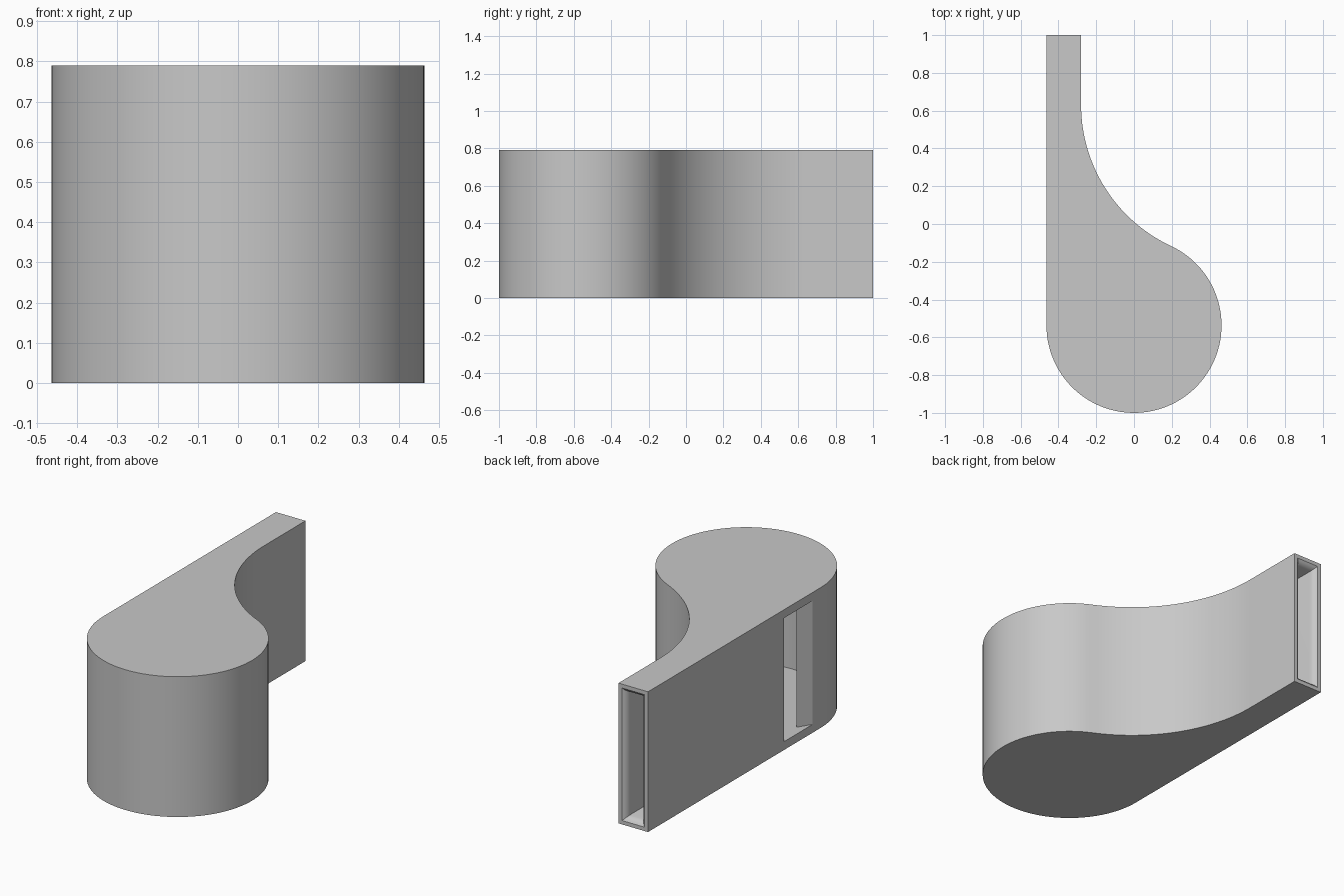
import bpy, bmesh
from math import sin, cos, pi, atan2, sqrt, radians
from mathutils import Vector

if "Cube" in bpy.data.objects:
    bpy.data.objects.remove(bpy.data.objects["Cube"])

R, H, WALL = 0.4635, 0.79, 0.047      # chamber radius, height, wall thickness
CY = R - 1.0                          # chamber centre on y
NECK = -0.28                          # inner side of the neck
NECK_Y = 0.63                         # where the neck starts to curve


def arc(cx, cy, r, a0, a1, n):
    return [(cx + r * cos(a0 + (a1 - a0) * i / n),
             cy + r * sin(a0 + (a1 - a0) * i / n)) for i in range(n + 1)]


def make_object(name, bm):
    bmesh.ops.recalc_face_normals(bm, faces=bm.faces[:])
    mesh = bpy.data.meshes.new(name)
    bm.to_mesh(mesh)
    bm.free()
    obj = bpy.data.objects.new(name, mesh)
    bpy.context.collection.objects.link(obj)
    return obj


def prism(name, profile, z0, z1):
    bm = bmesh.new()
    face = bm.faces.new([bm.verts.new((x, y, z0)) for x, y in profile])
    ext = bmesh.ops.extrude_face_region(bm, geom=[face])
    verts = [g for g in ext["geom"] if isinstance(g, bmesh.types.BMVert)]
    bmesh.ops.translate(bm, verts=verts, vec=(0, 0, z1 - z0))
    return make_object(name, bm)


def loft(name, rings):
    bm = bmesh.new()
    loops = [[bm.verts.new(p) for p in ring] for ring in rings]
    for a, b in zip(loops, loops[1:]):
        for i in range(len(a)):
            j = (i + 1) % len(a)
            bm.faces.new((a[i], a[j], b[j], b[i]))
    bm.faces.new(loops[0])
    bm.faces.new(loops[-1])
    return make_object(name, bm)


def cut(target, cutter):
    cutter.hide_render = True
    mod = target.modifiers.new("cut", "BOOLEAN")
    mod.operation, mod.solver, mod.object = "DIFFERENCE", "EXACT", cutter
    bpy.context.view_layer.objects.active = target
    bpy.ops.object.modifier_apply(modifier=mod.name)
    bpy.data.objects.remove(cutter)


# Outer body: round chamber blending through a concave sweep into a flat neck
d = NECK_Y - CY
r = (NECK ** 2 + d * d - R * R) / (2 * (R - NECK))
sx = NECK + r
a = atan2(d, sx)
outline = [(-R, 1), (NECK, 1)]
outline += arc(sx, NECK_Y, r, pi, pi + a, 28)
outline += arc(0, CY, R, a, -pi, 72)[1:]
body = prism("whistle_body", outline, 0, H)

# Cavity: straight air duct, round chamber and side window with a slanted lip
ri = R - WALL
duct = NECK - WALL
a = atan2(sqrt(ri * ri - duct * duct), duct)
lip_in, lip_out = -0.39, -0.465
far = 1.5
cavity = [(-ri, 1.1), (duct, 1.1)]
cavity += arc(0, CY, ri, a, -pi, 72)
cavity += [(-ri, lip_in), (-ri - far * WALL, lip_in + far * (lip_out - lip_in)),
           (-ri - far * WALL, -0.21), (-ri, -0.21)]
cut(body, prism("cavity_cutter", cavity, WALL, H - WALL))

# Rounded flare around the duct mouth
f, steps = 0.05, 6
end = radians(60)


def mouth_ring(y, grow):
    x0, x1 = -ri - grow, duct + grow
    z0, z1 = WALL - grow, H - WALL + grow
    return [(x0, y, z0), (x1, y, z0), (x1, y, z1), (x0, y, z1)]


base = 1 - f * sin(end)
rings = [mouth_ring(base - 0.03, -0.01)]
for i in range(steps + 1):
    t = end * i / steps
    rings.append(mouth_ring(base + f * sin(t), f * (1 - cos(t)) + 0.0002))
rings.append(mouth_ring(1.05, f * (1 - cos(end)) + 0.0002))
cut(body, loft("mouth_cutter", rings))

# Single grey material
grey = bpy.data.materials.new("plain grey")
grey.use_nodes = True
colour = (0.58, 0.58, 0.58, 1)
grey.diffuse_color = colour
grey.node_tree.nodes["Principled BSDF"].inputs["Base Color"].default_value = colour
body.data.materials.clear()
body.data.materials.append(grey)
for p in body.data.polygons:
    p.material_index = 0

bpy.ops.object.select_all(action="DESELECT")
body.select_set(True)
bpy.context.view_layer.objects.active = body
bpy.ops.object.shade_smooth_by_angle(angle=radians(25))
